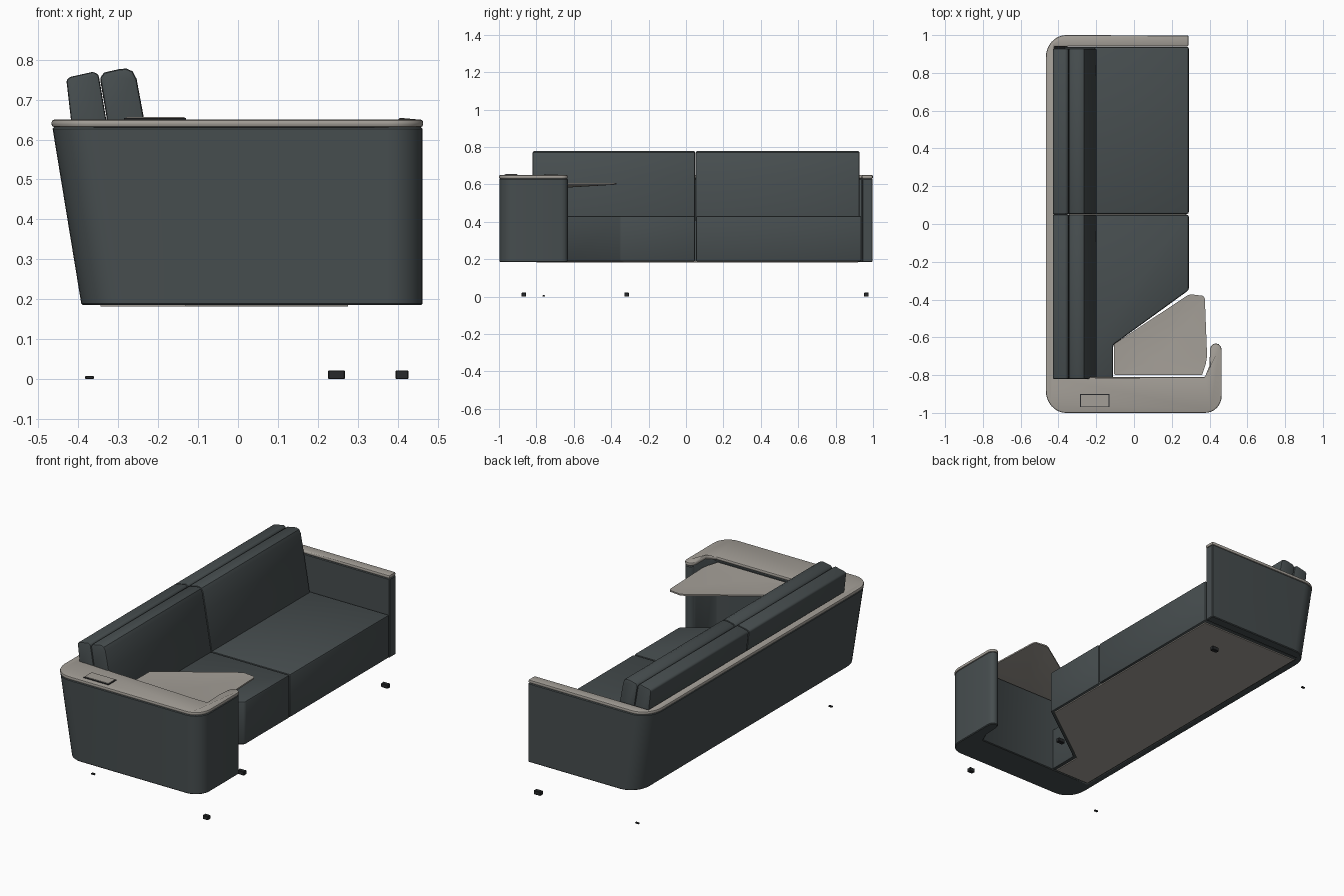
import bpy, bmesh, math
from mathutils import Vector

if "Cube" in bpy.data.objects:
    bpy.data.objects.remove(bpy.data.objects["Cube"])


def material(name, rgb):
    m = bpy.data.materials.new(name)
    m.diffuse_color = (*rgb, 1)
    m.use_nodes = True
    m.node_tree.nodes["Principled BSDF"].inputs["Base Color"].default_value = m.diffuse_color
    return m


FABRIC = material("charcoal fabric", (0.062, 0.075, 0.078))
TRIM = material("warm grey trim", (0.37, 0.345, 0.31))
BLACK = material("black rubber", (0.02, 0.022, 0.024))


def prism(name, pts, lo, hi, mat, bevel=0.0, segs=2, axis="Z", tweak=None):
    """Extrude a 2D outline along Z (plan outline) or Y (xz profile)."""
    bm = bmesh.new()

    def place(p, h):
        return (p[0], p[1], h) if axis == "Z" else (p[0], h, p[1])
    a = [bm.verts.new(place(p, lo)) for p in pts]
    b = [bm.verts.new(place(p, hi)) for p in pts]
    bm.faces.new(a)
    bm.faces.new(b)
    n = len(pts)
    for i in range(n):
        j = (i + 1) % n
        bm.faces.new((a[i], a[j], b[j], b[i]))
    if tweak:
        for v in bm.verts:
            tweak(v.co)
    bmesh.ops.recalc_face_normals(bm, faces=bm.faces)
    if bevel:
        edges = [e for e in bm.edges if e.calc_face_angle(0) > math.radians(40)]
        bmesh.ops.bevel(bm, geom=edges, offset=bevel, segments=segs,
                        profile=0.5, affect="EDGES", clamp_overlap=True)
    return finish(name, bm, mat)


def finish(name, bm, mat):
    me = bpy.data.meshes.new(name)
    bm.to_mesh(me)
    bm.free()
    me.materials.append(mat)
    ob = bpy.data.objects.new(name, me)
    bpy.context.collection.objects.link(ob)
    bpy.ops.object.select_all(action="DESELECT")
    ob.select_set(True)
    bpy.context.view_layer.objects.active = ob
    bpy.ops.object.shade_smooth_by_angle(angle=math.radians(35))
    return ob


def arc(cx, cy, rx, ry, a0, a1, n=9):
    """Points on an elliptical corner, angles in degrees."""
    out = []
    for i in range(n):
        t = math.radians(a0 + (a1 - a0) * i / (n - 1))
        out.append((cx + rx * math.cos(t), cy + ry * math.sin(t)))
    return out


# Shell outline in plan: thin arm, back, wide arm and its hooked end
def shell_outline(g=0.0):
    return ([(0.288, 0.998)]
            + arc(-0.36, 0.88, 0.105 + g, 0.118 + g, 90, 180)
            + arc(-0.36, -0.88, 0.105 + g, 0.118 + g, 180, 270)
            + arc(0.375, -0.91, 0.087 + g, 0.088 + g, 270, 360)
            + arc(0.433, -0.665, 0.029 + g, 0.033, 0, 180, 7)
            + [(0.40, -0.75), (0.375, -0.81), (-0.11, -0.81),
               (-0.425 + g, -0.81), (-0.425 + g, 0.942 - g), (0.288, 0.942 - g)])


def lean(co):
    # back wall leans outward towards the top; wide arm dips at its inner edge
    if co.z < 0.3 and co.x < -0.2:
        co.x += 0.073
    dip(co)


def dip(co):
    if co.z > 0.5 and -0.12 < co.x < 0.38 and abs(co.y + 0.81) < 0.002:
        co.z -= 0.02


prism("shell", shell_outline(), 0.185, 0.631, FABRIC, 0.004, 1, tweak=lean)
prism("shell_cap", shell_outline(0.002), 0.631, 0.65, TRIM, 0.007, 2, tweak=dip)

# Seat: two blocks, the near one cut diagonally beside the tray
prism("seat_far", [(-0.37, 0.053), (0.29, 0.053), (0.29, 0.938), (-0.37, 0.938)],
      0.188, 0.432, FABRIC, 0.01)
prism("seat_near", [(-0.37, 0.049), (-0.37, -0.815), (-0.11, -0.815),
                    (-0.11, -0.64), (0.29, -0.35), (0.29, 0.049)],
      0.188, 0.432, FABRIC, 0.01)
prism("seat_underside", [(-0.345, 0.92), (-0.345, -0.80), (-0.13, -0.80),
                         (-0.13, -0.63), (0.275, -0.335), (0.275, 0.92)],
      0.182, 0.19, TRIM)

# Back cushions: two layers, each in two halves
rear = [(-0.375, 0.40), (-0.415, 0.62), (-0.43, 0.75), (-0.42, 0.757),
        (-0.362, 0.77), (-0.349, 0.762), (-0.325, 0.62), (-0.30, 0.40)]
front = [(-0.295, 0.40), (-0.33, 0.66), (-0.346, 0.755), (-0.335, 0.768),
         (-0.30, 0.776), (-0.28, 0.778), (-0.264, 0.771), (-0.254, 0.752),
         (-0.235, 0.65), (-0.195, 0.41)]
for side, y0, y1 in (("near", -0.82, 0.049), ("far", 0.052, 0.928)):
    prism("back_support_" + side, rear, y0, y1, FABRIC, 0.006, axis="Y")
    prism("back_cushion_" + side, front, y0, y1, FABRIC, 0.008, axis="Y")

# Tray: thin faceted leaf, slightly dished towards one point
tray = [(-0.105, -0.635), (0.28, -0.38), (0.30, -0.372), (0.365, -0.38),
        (0.375, -0.395), (0.387, -0.70), (0.38, -0.74), (0.36, -0.80),
        (-0.10, -0.80), (-0.107, -0.79)]
bm = bmesh.new()
rim_top = [bm.verts.new((x, y, 0.607)) for x, y in tray]
rim_low = [bm.verts.new((x, y, 0.599)) for x, y in tray]
mid_top = bm.verts.new((0.13, -0.72, 0.594))
mid_low = bm.verts.new((0.13, -0.72, 0.578))
for i in range(len(tray)):
    j = (i + 1) % len(tray)
    bm.faces.new((rim_top[i], rim_top[j], mid_top))
    bm.faces.new((rim_low[j], rim_low[i], mid_low))
    bm.faces.new((rim_top[j], rim_top[i], rim_low[i], rim_low[j]))
bmesh.ops.recalc_face_normals(bm, faces=bm.faces)
finish("tray", bm, TRIM)


def box(name, x0, x1, y0, y1, z0, z1, mat, bevel=0.0):
    prism(name, [(x0, y0), (x1, y0), (x1, y1), (x0, y1)], z0, z1, mat, bevel, 1)


# Small control plate on the wide arm, in a dark frame
box("arm_plate_frame", -0.285, -0.13, -0.97, -0.90, 0.648, 0.654, BLACK)
box("arm_plate", -0.281, -0.134, -0.966, -0.904, 0.65, 0.657, TRIM)

# Foot glides
for i, (x, y, r, h) in enumerate([(0.247, 0.965, 0.021, 0.022), (0.247, -0.318, 0.021, 0.022),
                                  (0.411, -0.867, 0.016, 0.022), (-0.372, 0.965, 0.011, 0.008),
                                  (-0.372, -0.76, 0.011, 0.008)]):
    ry = 0.012 if h > 0.01 else 0.006
    box("foot_%d" % (i + 1), x - r, x + r, y - ry, y + ry, 0, h, BLACK, 0.002)
